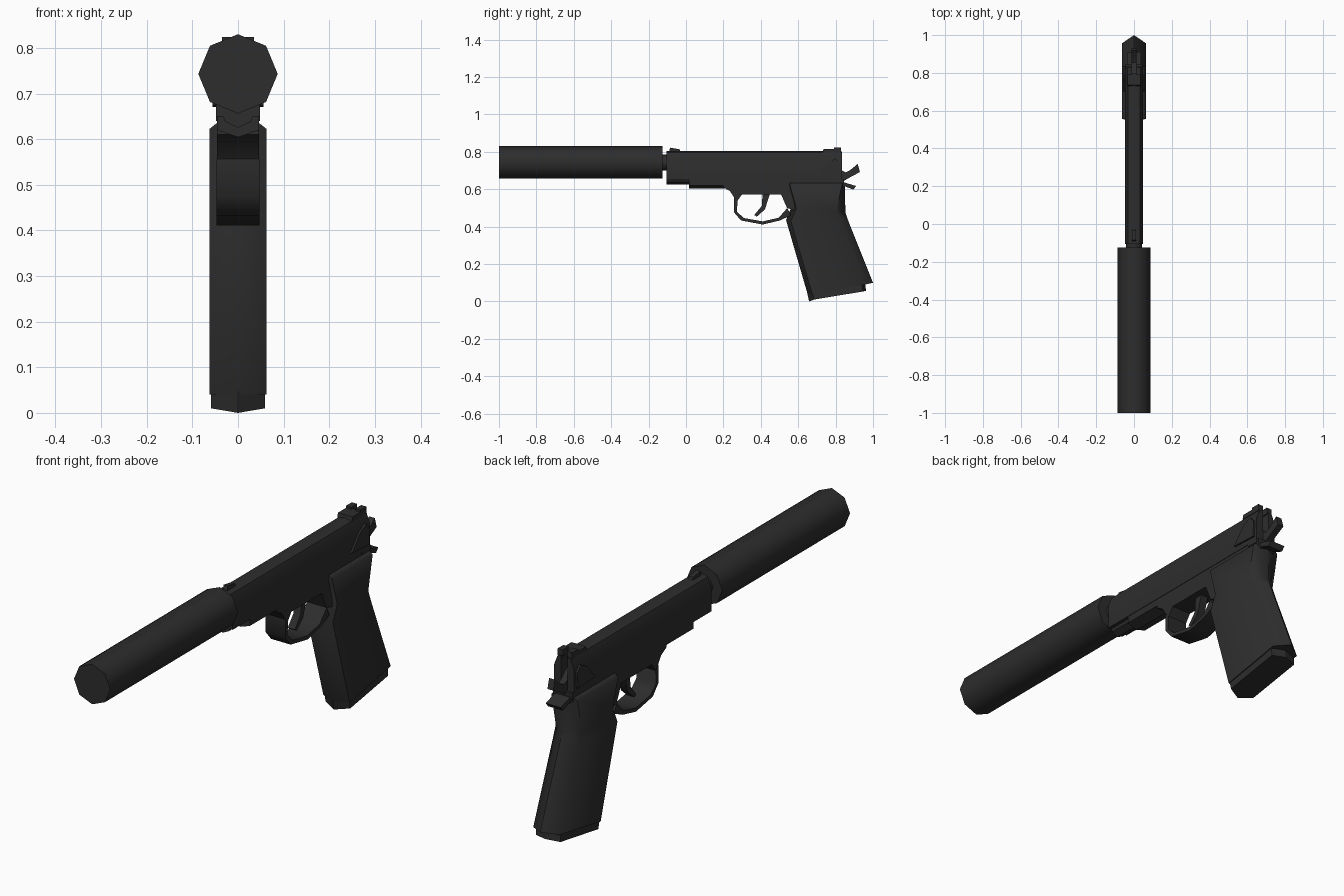
import bpy, bmesh, math

black = bpy.data.materials.new("matte black")
black.diffuse_color = (0.026, 0.026, 0.026, 1)


def make(name, bm, smooth=30):
    bmesh.ops.recalc_face_normals(bm, faces=bm.faces)
    me = bpy.data.meshes.new(name)
    bm.to_mesh(me)
    bm.free()
    ob = bpy.data.objects.new(name, me)
    bpy.context.collection.objects.link(ob)
    me.materials.append(black)
    bpy.ops.object.select_all(action='DESELECT')
    bpy.context.view_layer.objects.active = ob
    ob.select_set(True)
    bpy.ops.object.shade_smooth_by_angle(angle=math.radians(smooth))
    return ob


def loft(name, rings, smooth=30):
    """Skin closed rings of equal length and cap both ends."""
    bm = bmesh.new()
    loops = [[bm.verts.new(p) for p in r] for r in rings]
    n = len(loops[0])
    for a, b in zip(loops, loops[1:]):
        for i in range(n):
            j = (i + 1) % n
            bm.faces.new((a[i], a[j], b[j], b[i]))
    bm.faces.new(loops[0][::-1])
    bm.faces.new(loops[-1])
    return make(name, bm, smooth)


def side(name, yz, x0, x1, smooth=30):
    """Side profile extruded across x."""
    return loft(name, [[(x, y, z) for y, z in yz] for x in (x0, x1)], smooth)


def section(name, xz, y0, y1, smooth=30):
    """Cross-section extruded along y."""
    return loft(name, [[(x, y, z) for x, z in xz] for y in (y0, y1)], smooth)


def mirrored(half):
    """Right half of a section, from bottom centre to top centre."""
    return half + [(-x, z) for x, z in half[::-1] if x > 0]


def octagon(r, zc=0.743):
    return [(r * math.sin(i * math.pi / 4), zc + r * math.cos(i * math.pi / 4)) for i in range(8)]


# silencer and barrel
section("silencer", octagon(0.087), -1.0, -0.125, 50)
section("barrel", octagon(0.042), -0.14, -0.06, 50)

# slide: full body, then two ears either side of the hammer slot
section("slide", mirrored([(0, 0.65), (0.048, 0.65), (0.048, 0.755), (0.032, 0.796), (0, 0.805)]),
        -0.105, 0.78, 40)
for s, label in ((1, "right"), (-1, "left")):
    section("slide_ear_" + label,
            [(s * x, z) for x, z in [(0.015, 0.64), (0.048, 0.64), (0.048, 0.755), (0.032, 0.796), (0.015, 0.801)]],
            0.78, 0.835)
    # safety lever plate
    side("safety_lever_" + label, [(0.70, 0.675), (0.82, 0.67), (0.825, 0.74), (0.80, 0.765), (0.76, 0.745)],
         s * 0.046, s * 0.056)
section("slide_nose", mirrored([(0, 0.625), (0.028, 0.638), (0.048, 0.68), (0.04, 0.70), (0, 0.70)]),
        -0.105, 0.016)

# sights
side("front_sight", [(-0.09, 0.80), (-0.085, 0.822), (-0.035, 0.814), (-0.03, 0.80)], -0.01, 0.01)
side("rear_sight", [(0.73, 0.795), (0.735, 0.815), (0.80, 0.815), (0.80, 0.795)], -0.035, 0.035)
for s, label in ((1, "right"), (-1, "left")):
    side("rear_sight_post_" + label, [(0.79, 0.795), (0.79, 0.824), (0.83, 0.824), (0.83, 0.795)],
         s * 0.01, s * 0.035)

# frame: ridged dust cover and main body
section("dust_cover", mirrored([(0, 0.604), (0.046, 0.62), (0.046, 0.655), (0, 0.655)]), 0.016, 0.23)
side("frame", [(0.20, 0.655), (0.20, 0.61), (0.235, 0.59), (0.257, 0.556), (0.273, 0.535), (0.30, 0.573),
               (0.508, 0.573), (0.54, 0.50), (0.60, 0.48), (0.80, 0.55), (0.845, 0.63), (0.845, 0.655)],
     -0.046, 0.046)

# trigger guard
outer = [(0.257, 0.557), (0.257, 0.476), (0.294, 0.433), (0.41, 0.411), (0.503, 0.433), (0.56, 0.46)]
inner = [(0.275, 0.54), (0.273, 0.48), (0.308, 0.446), (0.41, 0.428), (0.495, 0.447), (0.542, 0.50)]
side("trigger_guard", outer + inner[::-1], -0.047, 0.047, 50)

# trigger
side("trigger", [(0.41, 0.58), (0.405, 0.51), (0.365, 0.462), (0.378, 0.453), (0.422, 0.492), (0.45, 0.58)],
     -0.017, 0.017, 40)


# grip: six-sided rings with a centre ridge front and back
def grip_ring(w, front, side_front, side_back, back):
    return [(0, *front), (w, *side_front), (w, *side_back), (0, *back), (-w, *side_back), (-w, *side_front)]


loft("grip", [
    grip_ring(0.048, (0.545, 0.634), (0.555, 0.634), (0.835, 0.634), (0.85, 0.634)),
    grip_ring(0.063, (0.543, 0.622), (0.556, 0.622), (0.833, 0.622), (0.85, 0.62)),
    grip_ring(0.063, (0.562, 0.50), (0.59, 0.497), (0.803, 0.476), (0.852, 0.475)),
    grip_ring(0.063, (0.535, 0.435), (0.56, 0.43), (0.82, 0.43), (0.868, 0.43)),
    grip_ring(0.063, (0.65, 0.04), (0.675, 0.04), (0.957, 0.09), (1.0, 0.10)),
], 62)
loft("magazine_base", [
    grip_ring(0.059, (0.645, 0.06), (0.672, 0.065), (0.94, 0.11), (0.955, 0.112)),
    grip_ring(0.059, (0.658, 0.0), (0.685, 0.01), (0.945, 0.053), (0.963, 0.057)),
], 20)

# tang and hammer
side("tang", [(0.80, 0.648), (0.85, 0.635), (0.91, 0.617), (0.895, 0.598), (0.85, 0.615), (0.80, 0.59)],
     -0.036, 0.036)
side("hammer", [(0.79, 0.66), (0.79, 0.74), (0.835, 0.70), (0.855, 0.69), (0.875, 0.70), (0.918, 0.735),
                (0.93, 0.692), (0.88, 0.665), (0.845, 0.645)], -0.014, 0.014)
